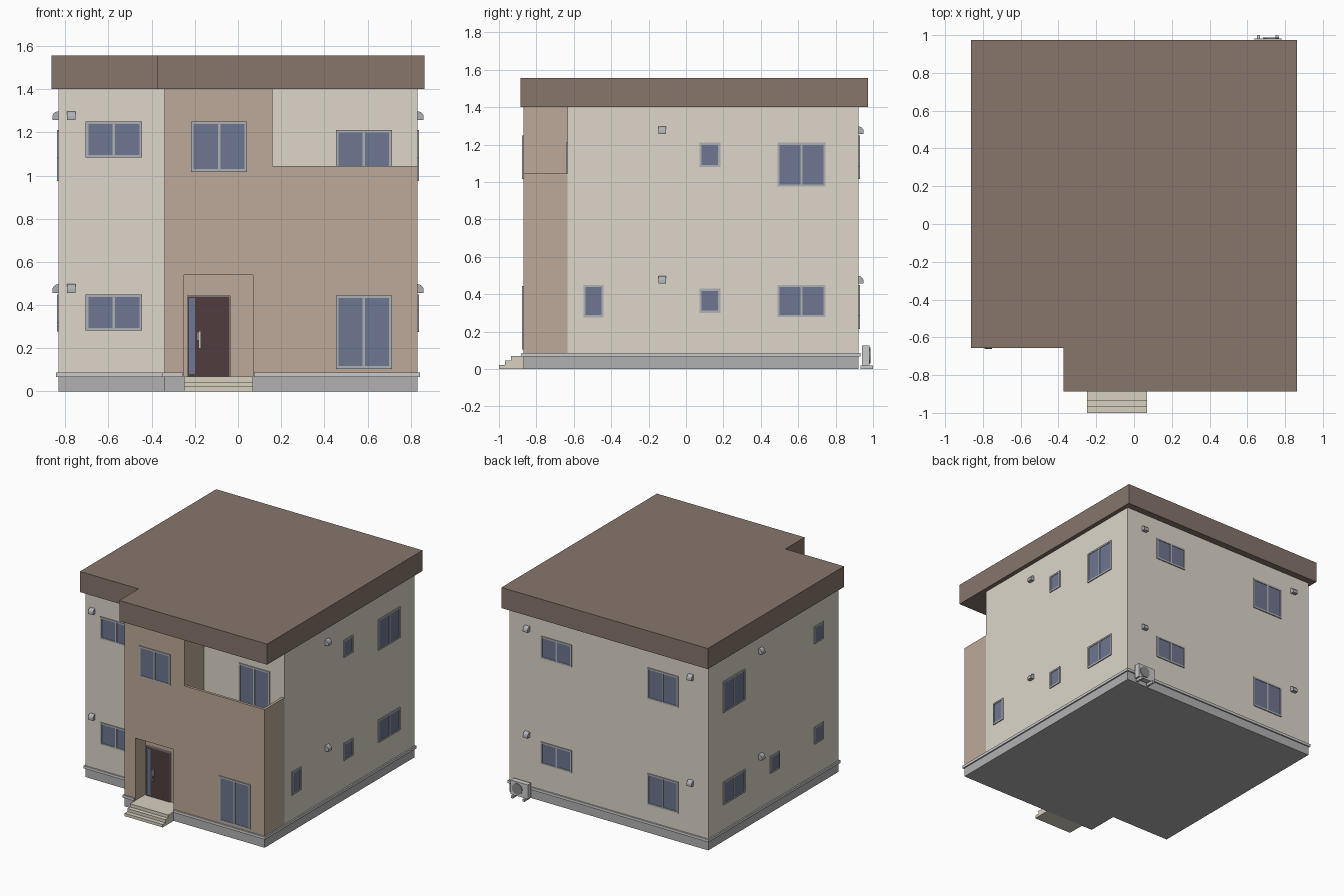
import bpy, bmesh
from math import pi, cos, sin
from mathutils import Matrix, Vector

if "Cube" in bpy.data.objects:
    bpy.data.objects.remove(bpy.data.objects["Cube"])


def mat(name, hexcol):
    m = bpy.data.materials.new(name)
    c = [(int(hexcol[i:i + 2], 16) / 255) ** 2.2 for i in (0, 2, 4)]
    m.diffuse_color = (*c, 1)
    m.use_nodes = True
    m.node_tree.nodes["Principled BSDF"].inputs["Base Color"].default_value = m.diffuse_color
    return m


CREAM, PINK = mat("cream", "DCD5C8"), mat("pink_render", "BCA898")
ROOF, BASE = mat("roof_brown", "85756B"), mat("base_grey", "B0B0B0")
TRIM, FRAME = mat("trim", "DCDCDE"), mat("frame_grey", "AEB0B4")
GLASS, DOOR = mat("glass", "6E7690"), mat("door_brown", "523F40")
STEP, DARK = mat("step_stone", "D8D0C0"), mat("fan_dark", "8A8A8C")


def finish(name, bm, material, matrix=None):
    bmesh.ops.recalc_face_normals(bm, faces=bm.faces)
    me = bpy.data.meshes.new(name)
    bm.to_mesh(me)
    bm.free()
    ob = bpy.data.objects.new(name, me)
    me.materials.append(material)
    if matrix:
        ob.matrix_world = matrix
    bpy.context.collection.objects.link(ob)
    return ob


def boxes(name, material, items, matrix=None):
    """Each item is x0, x1, y0, y1, z0, z1."""
    bm = bmesh.new()
    for x0, x1, y0, y1, z0, z1 in items:
        m = Matrix.Translation(((x0 + x1) / 2, (y0 + y1) / 2, (z0 + z1) / 2)) @ \
            Matrix.Diagonal((x1 - x0, y1 - y0, z1 - z0, 1))
        bmesh.ops.create_cube(bm, size=1, matrix=m)
    return finish(name, bm, material, matrix)


def prism(name, material, pts, direction, matrix=None):
    bm = bmesh.new()
    f = bm.faces.new([bm.verts.new(p) for p in pts])
    r = bmesh.ops.extrude_face_region(bm, geom=[f])
    bmesh.ops.translate(bm, vec=direction,
                        verts=[v for v in r["geom"] if isinstance(v, bmesh.types.BMVert)])
    # keep the starting cap so the solid is closed
    if not f.is_valid or len(bm.faces) < len(pts) + 2:
        bm.faces.new([bm.verts[i] for i in range(len(pts))])
    return finish(name, bm, material, matrix)


def cut(ob, *boxlist):
    for b in boxlist:
        c = boxes("cutter", PINK, [b])
        md = ob.modifiers.new("cut", "BOOLEAN")
        md.operation, md.solver, md.object = "DIFFERENCE", "EXACT", c
        bpy.context.view_layer.objects.active = ob
        bpy.ops.object.modifier_apply(modifier=md.name)
        bpy.data.objects.remove(c)


W, BACK, FRONT, BAY, BX = 0.832, 0.922, -0.634, -0.869, -0.34
PX0, PX1, PY = -0.25, 0.07, -0.75        # entrance recess


def plan(w, back, front, bay, bx, z, notch=()):
    pts = [(-w, back), (-w, front), (bx, front), (bx, bay), *notch, (w, bay), (w, back)]
    return [(x, y, z) for x, y in pts]


# plinth, trim band and roof share the same L-shaped plan
prism("foundation", BASE, plan(W, BACK, FRONT, BAY, BX, 0), (0, 0, 0.067))
d = 0.01
notch = [(PX0 - .005, BAY - d), (PX0 - .005, PY + .02), (PX1 + .005, PY + .02), (PX1 + .005, BAY - d)]
prism("base_trim", TRIM, plan(W + d, BACK + d, FRONT - d, BAY - d, BX - d, 0.067, notch), (0, 0, 0.02))
prism("roof", ROOF, plan(0.864, 0.973, -0.656, -0.886, -0.373, 1.4), (0, 0, 0.156))

# walls, with entrance recess and balcony cut from the front bay
boxes("main_walls", CREAM, [(-W, W, FRONT, BACK, 0.067, 1.4)])
bay = boxes("front_bay", PINK, [(BX, W, BAY, FRONT, 0.067, 1.4)])
cut(bay, (PX0, PX1, BAY - 0.1, PY, 0.0, 0.54),
    (0.16, W - 0.02, BAY + 0.02, FRONT + 0.1, 0.85, 1.6),
    (0.16, W + 0.1, BAY - 0.1, FRONT + 0.1, 1.045, 1.6))

# entrance steps
boxes("entrance_steps", STEP, [(PX0, PX1, -1.0, BAY, 0, 0.022),
                               (PX0, PX1, -0.967, BAY, 0.022, 0.045),
                               (PX0, PX1, -0.935, PY, 0.045, 0.069)])

# front door
boxes("front_door_frame", FRAME, [(-0.236, -0.231, PY - .012, PY, .069, .445),
                                  (-0.04, -0.035, PY - .012, PY, .069, .445),
                                  (-0.231, -0.04, PY - .012, PY, .44, .445)])
boxes("front_door", DOOR, [(-0.231, -0.04, PY - .01, PY, .069, .44)])
boxes("door_side_glass", GLASS, [(-0.228, -0.2, PY - .013, PY, .08, .432)])
boxes("door_handle", TRIM, [(-0.183, -0.172, PY - .03, PY - .022, .2, .28),
                            (-0.183, -0.172, PY - .03, PY - .008, .2, .21),
                            (-0.183, -0.172, PY - .03, PY - .008, .27, .28),
                            (-0.19, -0.172, PY - .02, PY - .008, .235, .275)])


def on_wall(side, u, z, front=FRONT):
    """Local -y points out of the wall."""
    loc, ang = {"front": ((u, front, z), 0), "right": ((W, u, z), pi / 2),
                "back": ((u, BACK, z), pi), "left": ((-W, u, z), -pi / 2)}[side]
    return Matrix.Translation(loc) @ Matrix.Rotation(ang, 4, "Z")


def window(side, u0, u1, z0, z1, front=FRONT):
    m = on_wall(side, (u0 + u1) / 2, (z0 + z1) / 2, front)
    w, h, t, o = (u1 - u0) / 2, (z1 - z0) / 2, 0.012, -0.007
    bars = [(-w, w, o, 0, h - t, h), (-w, w, o, 0, -h, t - h),
            (-w, t - w, o, 0, t - h, h - t), (w - t, w, o, 0, t - h, h - t)]
    if w > 0.1:
        bars.append((-.006, .006, o, 0, t - h, h - t))
    boxes(side + "_window_frame", FRAME, bars, m)
    boxes(side + "_window_glass", GLASS, [(t - w, w - t, -.003, .002, t - h, h - t)], m)


# windows
for z0, z1 in ((0.283, 0.45), (1.083, 1.25)):
    window("front", -0.705, -0.444, z0, z1)
    window("back", 0.308, 0.566, z0, z1)
for z0, z1 in ((0.215, 0.45), (1.015, 1.25)):
    window("back", -0.582, -0.325, z0, z1)
window("front", -0.217, 0.042, 1.017, 1.25, BAY)
window("front", 0.453, 0.712, 0.105, 0.445, BAY)
window("front", 0.453, 0.712, 0.87, 1.21)
for side in ("right", "left"):
    window(side, 0.489, 0.746, 0.277, 0.45)
    window(side, 0.489, 0.746, 0.975, 1.21)
    window(side, 0.072, 0.184, 0.3, 0.43)
window("right", 0.072, 0.184, 1.08, 1.21)
window("right", -0.548, -0.441, 0.276, 0.45)
window("left", -0.455, -0.345, 0.32, 0.45)
window("left", -0.455, -0.345, 1.08, 1.21)

# hooded wall vents
hood = [(0, -.02)] + [(-.028 * cos(a), -.008 + .028 * sin(a)) for a in [i * pi / 12 for i in range(7)]]
hood.insert(1, (-.028, -.02))
for z in (0.477, 1.277):
    for side, u in (("right", -0.127), ("left", 0.3), ("front", -0.772), ("back", 0.682), ("back", -0.69)):
        prism(side + "_vent", FRAME, [(-.02, y, h) for y, h in hood], (.04, 0, 0), on_wall(side, u, z))

# outdoor air conditioning unit
boxes("outdoor_unit", TRIM, [(0.637, 0.78, 0.942, 0.982, 0.018, 0.125)])
boxes("outdoor_unit_feet", TRIM, [(x - .008, x + .008, 0.934, 1.0, 0, 0.018) for x in (0.66, 0.757)])
bm = bmesh.new()
bmesh.ops.create_cone(bm, cap_ends=True, segments=24, radius1=.042, radius2=.042, depth=.006)
finish("outdoor_unit_fan", bm, DARK,
       Matrix.Translation((0.725, 0.984, 0.072)) @ Matrix.Rotation(pi / 2, 4, "X"))
